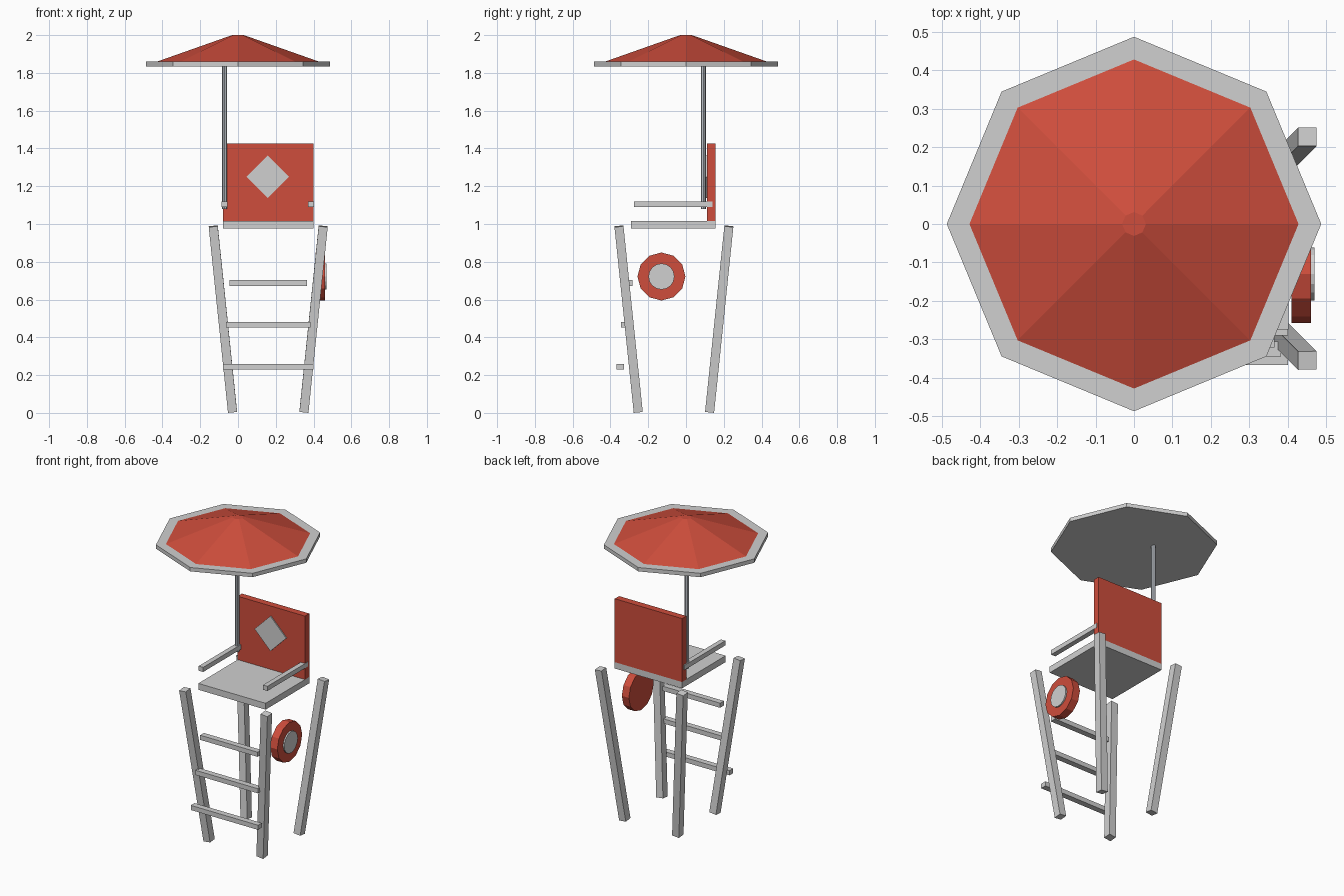
import bpy, bmesh, math
from mathutils import Vector, Matrix

if "Cube" in bpy.data.objects:
    bpy.data.objects.remove(bpy.data.objects["Cube"])


def material(name, rgb):
    m = bpy.data.materials.new(name)
    m.diffuse_color = (*rgb, 1)
    m.use_nodes = True
    m.node_tree.nodes["Principled BSDF"].inputs["Base Color"].default_value = m.diffuse_color
    return m


RED = material("red", (0.62, 0.075, 0.045))
WHITE = material("light grey", (0.63, 0.63, 0.63))
METAL = material("pole metal", (0.50, 0.53, 0.57))


def make(name, bm, mat):
    bmesh.ops.recalc_face_normals(bm, faces=bm.faces)
    me = bpy.data.meshes.new(name)
    bm.to_mesh(me)
    bm.free()
    me.materials.append(mat)
    ob = bpy.data.objects.new(name, me)
    bpy.context.collection.objects.link(ob)
    return ob


def box(name, lo, hi, mat):
    lo, hi = Vector(lo), Vector(hi)
    bm = bmesh.new()
    bmesh.ops.create_cube(bm, size=1, matrix=Matrix.Translation((lo + hi) / 2)
                          @ Matrix.Diagonal((*(hi - lo), 1)))
    return make(name, bm, mat)


def cone(name, centre, r1, r2, depth, sides, mat, rot=Matrix()):
    bm = bmesh.new()
    bmesh.ops.create_cone(bm, cap_ends=True, segments=sides, radius1=r1, radius2=r2,
                          depth=depth, matrix=Matrix.Translation(centre) @ rot)
    return make(name, bm, mat)


def beam(name, a, b, width, mat):
    # square beam between two points, kept square to the x axis
    a, b = Vector(a), Vector(b)
    d = (b - a).normalized()
    x = (Vector((1, 0, 0)) - d * d.x).normalized()
    rot = Matrix((x, d.cross(x), d)).transposed().to_4x4()
    bm = bmesh.new()
    bmesh.ops.create_cube(bm, size=1, matrix=Matrix.Translation((a + b) / 2) @ rot
                          @ Matrix.Diagonal((width, width, (b - a).length, 1)))
    return make(name, bm, mat)


CX, CY = 0.16, -0.064   # centre of the chair frame

# splayed legs
for sx, side in ((-1, "left"), (1, "right")):
    for sy, end in ((-1, "front"), (1, "back")):
        beam(f"{end}_{side}_leg",
             (CX + sx * 0.189, CY + sy * 0.189, 0.005),
             (CX + sx * 0.291, CY + sy * 0.291, 0.988), 0.048, WHITE)

# ladder rungs
for i in range(3):
    half = 0.24 - 0.0175 * i
    y, z = -0.348 + 0.023 * i, 0.244 + 0.222 * i
    box(f"ladder_rung_{i + 1}", (CX - half, y - 0.019, z - 0.015),
        (CX + half, y + 0.019, z + 0.015), WHITE)

# seat, backrest and diamond panel
box("seat", (-0.08, -0.29, 0.975), (0.40, 0.155, 1.016), WHITE)
box("backrest", (-0.08, 0.111, 1.016), (0.40, 0.155, 1.425), RED)
cone("backrest_diamond", (0.158, 0.108, 1.25), 0.113, 0.113, 0.008, 4, WHITE,
     Matrix.Rotation(math.pi / 2, 4, 'X'))

# armrests
for x, side in ((-0.072, "left"), (0.386, "right")):
    box(f"{side}_armrest", (x - 0.016, -0.275, 1.09), (x + 0.016, 0.14, 1.12), WHITE)

# parasol
cone("parasol_pole", (-0.071, 0.092, 1.46), 0.0135, 0.0135, 0.76, 8, METAL)
cone("parasol_rim", (0, 0, 1.8475), 0.487, 0.487, 0.025, 8, WHITE)
cone("parasol_canopy", (0, 0, 1.93), 0.428, 0.031, 0.14, 8, RED)

# life ring with pale centre
turn = Matrix.Rotation(math.pi / 2, 4, 'Y')
cone("life_ring", (0.435, -0.13, 0.722), 0.127, 0.127, 0.05, 12, RED, turn)
cone("life_ring_centre", (0.465, -0.13, 0.722), 0.069, 0.069, 0.009, 16, WHITE, turn)
